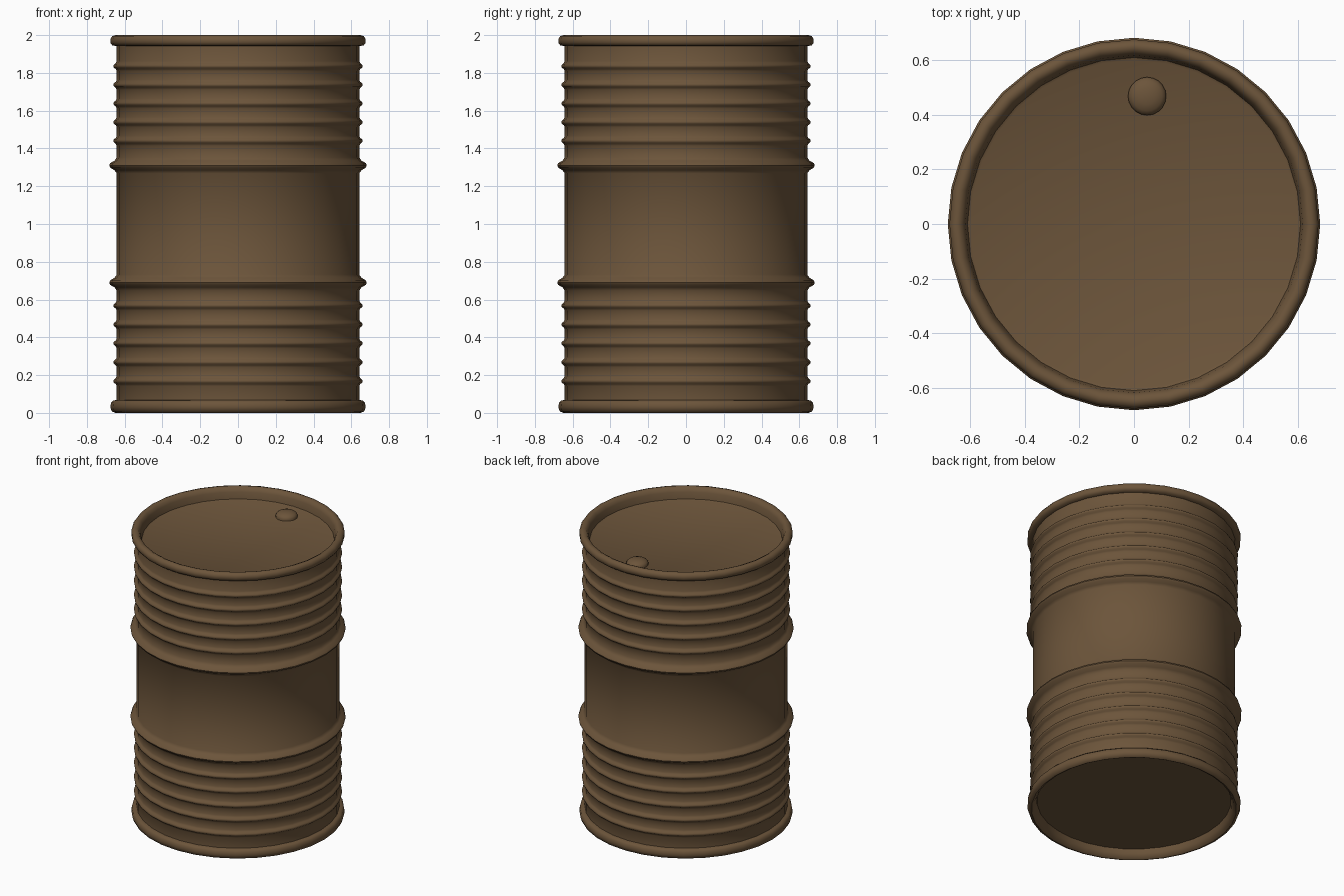
import bpy
import bmesh
from math import cos, sin, pi, radians

if "Cube" in bpy.data.objects:
    bpy.data.objects.remove(bpy.data.objects["Cube"], do_unlink=True)

brown = bpy.data.materials.new("rusty_brown")
brown.use_nodes = True
colour = (0.15, 0.09, 0.043, 1)
brown.diffuse_color = colour
brown.node_tree.nodes["Principled BSDF"].inputs["Base Color"].default_value = colour


def lathe(name, profile, sides, location=(0, 0, 0)):
    """Revolve (radius, height) points around z; zero radius closes an end."""
    bm = bmesh.new()
    rings = []
    for r, z in profile:
        n = 1 if r == 0 else sides
        rings.append([bm.verts.new((r * sin(2 * pi * i / sides), r * cos(2 * pi * i / sides), z))
                      for i in range(n)])
    for a, b in zip(rings, rings[1:]):
        for i in range(sides):
            j = (i + 1) % sides
            corners = [a[i % len(a)], a[j % len(a)], b[j % len(b)], b[i % len(b)]]
            bm.faces.new(list(dict.fromkeys(corners)))
    bmesh.ops.recalc_face_normals(bm, faces=bm.faces)
    mesh = bpy.data.meshes.new(name)
    bm.to_mesh(mesh)
    bm.free()
    mesh.materials.append(brown)
    obj = bpy.data.objects.new(name, mesh)
    obj.location = location
    bpy.context.collection.objects.link(obj)
    bpy.ops.object.select_all(action='DESELECT')
    obj.select_set(True)
    bpy.context.view_layer.objects.active = obj
    bpy.ops.object.shade_smooth_by_angle(angle=radians(50))
    return obj


WALL = 0.642


def rib(z, height, half):
    """Rounded bulge on the wall."""
    shape = [(0, -1), (0.3, -0.6), (0.85, -0.3), (1, 0), (0.85, 0.3), (0.3, 0.6), (0, 1)]
    return [(WALL + height * h, z + half * t) for h, t in shape]


# Body: base pan, lower rim, ribbed wall, upper rim and sunken lid in one profile
profile = [(0, 0.06), (0.615, 0.06), (0.622, 0.03), (0.635, 0.008), (0.65, 0.0),
           (0.668, 0.008), (0.676, 0.03), (0.672, 0.055), (0.66, 0.066), (WALL, 0.068)]
for k in range(5):
    profile += rib(0.168 + 0.1 * k, 0.018, 0.026)
profile += rib(0.69, 0.04, 0.042)
profile += rib(1.31, 0.04, 0.042)
for k in range(5):
    profile += rib(1.44 + 0.099 * k, 0.018, 0.026)
profile += [(WALL, 1.942), (0.665, 1.945), (0.676, 1.96), (0.676, 1.98), (0.665, 1.995),
            (0.648, 2.0), (0.63, 1.992), (0.618, 1.97), (0.61, 1.925), (0.6, 1.92), (0, 1.92)]
lathe("barrel_body", profile, 32)

# Bung cap on the lid
cap = [(0.07, -0.005), (0.07, 0.012), (0.064, 0.022), (0.054, 0.03), (0.03, 0.038), (0, 0.04)]
lathe("bung_cap", cap, 20, (0.048, 0.468, 1.92))
